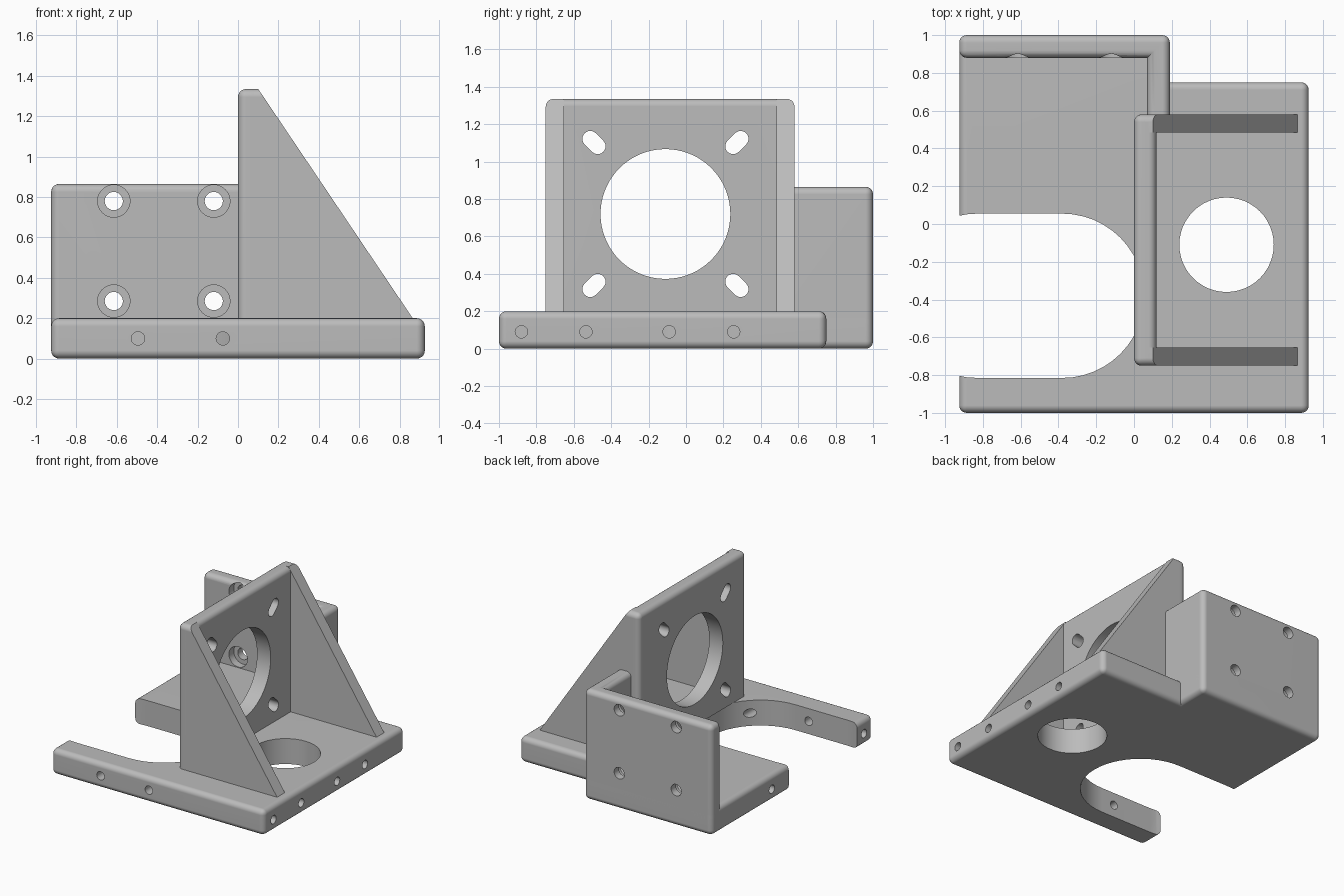
import bpy, bmesh, math
from mathutils import Vector

if "Cube" in bpy.data.objects:
    bpy.data.objects.remove(bpy.data.objects["Cube"], do_unlink=True)

FILLET = 0.04
BASE_TOP = 0.2

grey = bpy.data.materials.new("plain_grey")
grey.use_nodes = True
grey.diffuse_color = (0.5, 0.5, 0.5, 1)
grey.node_tree.nodes["Principled BSDF"].inputs["Base Color"].default_value = (0.5, 0.5, 0.5, 1)


def prism(name, outline, lo, hi, axis="z", fillet=None, slope=None):
    """Extrude a 2D outline along an axis, then round chosen edges and trim by a plane."""
    place = {"x": lambda u, v, w: (w, u, v),
             "y": lambda u, v, w: (u, w, v),
             "z": lambda u, v, w: (u, v, w)}[axis]
    bm = bmesh.new()
    low = [bm.verts.new(place(u, v, lo)) for u, v in outline]
    high = [bm.verts.new(place(u, v, hi)) for u, v in outline]
    bm.faces.new(low)
    bm.faces.new(high)
    for i in range(len(low)):
        j = (i + 1) % len(low)
        bm.faces.new((low[i], low[j], high[j], high[i]))
    bmesh.ops.recalc_face_normals(bm, faces=bm.faces)
    if fillet:
        edges = [e for e in bm.edges if e.is_convex and fillet(e)]
        bmesh.ops.bevel(bm, geom=edges, offset=FILLET, segments=5,
                        profile=0.5, affect="EDGES", clamp_overlap=True)
    if slope:
        geom = bm.verts[:] + bm.edges[:] + bm.faces[:]
        bmesh.ops.bisect_plane(bm, geom=geom, plane_co=slope[0],
                               plane_no=slope[1], clear_outer=True)
        bmesh.ops.holes_fill(bm, edges=bm.edges)
        bmesh.ops.recalc_face_normals(bm, faces=bm.faces)
    mesh = bpy.data.meshes.new(name)
    bm.to_mesh(mesh)
    bm.free()
    mesh.materials.append(grey)
    obj = bpy.data.objects.new(name, mesh)
    bpy.context.collection.objects.link(obj)
    return obj


def rect(u0, u1, v0, v1):
    return [(u0, v0), (u1, v0), (u1, v1), (u0, v1)]


def slot(p, q, r, steps=24):
    """Outline of a round-ended slot between two centres."""
    a = math.atan2(q[1] - p[1], q[0] - p[0])
    pts = []
    for c, start in ((q, a - math.pi / 2), (p, a + math.pi / 2)):
        for i in range(steps + 1):
            t = start + math.pi * i / steps
            pts.append((c[0] + r * math.cos(t), c[1] + r * math.sin(t)))
    return pts


def circle(u, v, r, steps=48):
    return [(u + r * math.cos(2 * math.pi * i / steps),
             v + r * math.sin(2 * math.pi * i / steps)) for i in range(steps)]


def cut(obj, outline, lo, hi, axis):
    cutter = prism("cutter", outline, lo, hi, axis)
    cutter.hide_render = True
    mod = obj.modifiers.new("cut", "BOOLEAN")
    mod.operation = "DIFFERENCE"
    mod.solver = "EXACT"
    mod.object = cutter
    bpy.context.view_layer.objects.active = obj
    bpy.ops.object.modifier_apply(modifier=mod.name)
    bpy.data.objects.remove(cutter, do_unlink=True)


def every_edge(e):
    return True


def above_base(e):
    return max(v.co.z for v in e.verts) > BASE_TOP + 0.01


# Base plate with a rear step, open slot, round hole and edge drillings
base = prism("base_plate", [(-0.925, -1), (0.925, -1), (0.925, 0.75), (0.19, 0.75),
                            (0.19, 1), (-0.925, 1)], 0, BASE_TOP, fillet=every_edge)
cut(base, slot((-0.83, -0.38), (-0.38, -0.38), 0.435), -0.1, 0.3, "z")
cut(base, [(u, v) for u, v in rect(-1.2, -0.85, -0.805, 0.045)], -0.1, 0.3, "z")
cut(base, circle(0.49, -0.11, 0.25), -0.1, 0.3, "z")
for y in (-0.88, -0.535, -0.09, 0.255):
    cut(base, circle(y, 0.09, 0.033, 24), 0.65, 1.0, "x")
for y in (-0.89, 0.255):
    cut(base, circle(y, 0.09, 0.033, 24), -1.0, -0.65, "x")
for x in (-0.495, -0.075):
    cut(base, circle(x, 0.1, 0.033, 24), -1.1, -0.6, "y")

# L-shaped rear wall with counterbored mounting holes
wall = prism("rear_wall", [(-0.925, 0.88), (0.07, 0.88), (0.07, 0.53), (0.19, 0.53),
                           (0.19, 1), (-0.925, 1)], 0, 0.865, fillet=every_edge)
for x in (-0.615, -0.12):
    for z in (0.285, 0.78):
        cut(wall, circle(x, z, 0.08), 0.8, 0.94, "y")
        cut(wall, circle(x, z, 0.045, 32), 0.8, 1.1, "y")

# Upright plate with a large bore and four diagonal slots
upright = prism("upright_plate", rect(0, 0.118, -0.75, 0.58), BASE_TOP, 1.335, fillet=above_base)
bore_y, bore_z, reach = -0.11, 0.72, 0.382
cut(upright, circle(bore_y, bore_z, 0.347, 72), -0.1, 0.3, "x")
for sy in (-1, 1):
    for sz in (-1, 1):
        ends = [(bore_y + sy * d, bore_z + sz * d) for d in (reach - 0.02, reach + 0.02)]
        cut(upright, slot(*ends, 0.042, 12), -0.1, 0.3, "x")

# Sloped gussets on both sides of the upright
slope = (Vector((0.1, 0, 1.335)), Vector((1.135, 0, 0.765)))
gussets = []
for name, y0, y1, outer in (("right_gusset", -0.75, -0.653, -0.75),
                            ("left_gusset", 0.485, 0.58, 0.58)):
    def outer_top(e, outer=outer):
        return all(v.co.z > 1.3 and abs(v.co.y - outer) < 0.001 for v in e.verts)
    gussets.append(prism(name, rect(0.06, 0.95, y0, y1), BASE_TOP, 1.335,
                         fillet=outer_top, slope=slope))

# Smooth rounded edges while keeping flat faces flat
for obj in [base, wall, upright] + gussets:
    bpy.ops.object.select_all(action="DESELECT")
    obj.select_set(True)
    bpy.context.view_layer.objects.active = obj
    bpy.ops.object.shade_smooth_by_angle(angle=math.radians(30))
    weighted = obj.modifiers.new("weighted_normals", "WEIGHTED_NORMAL")
    weighted.keep_sharp = True
